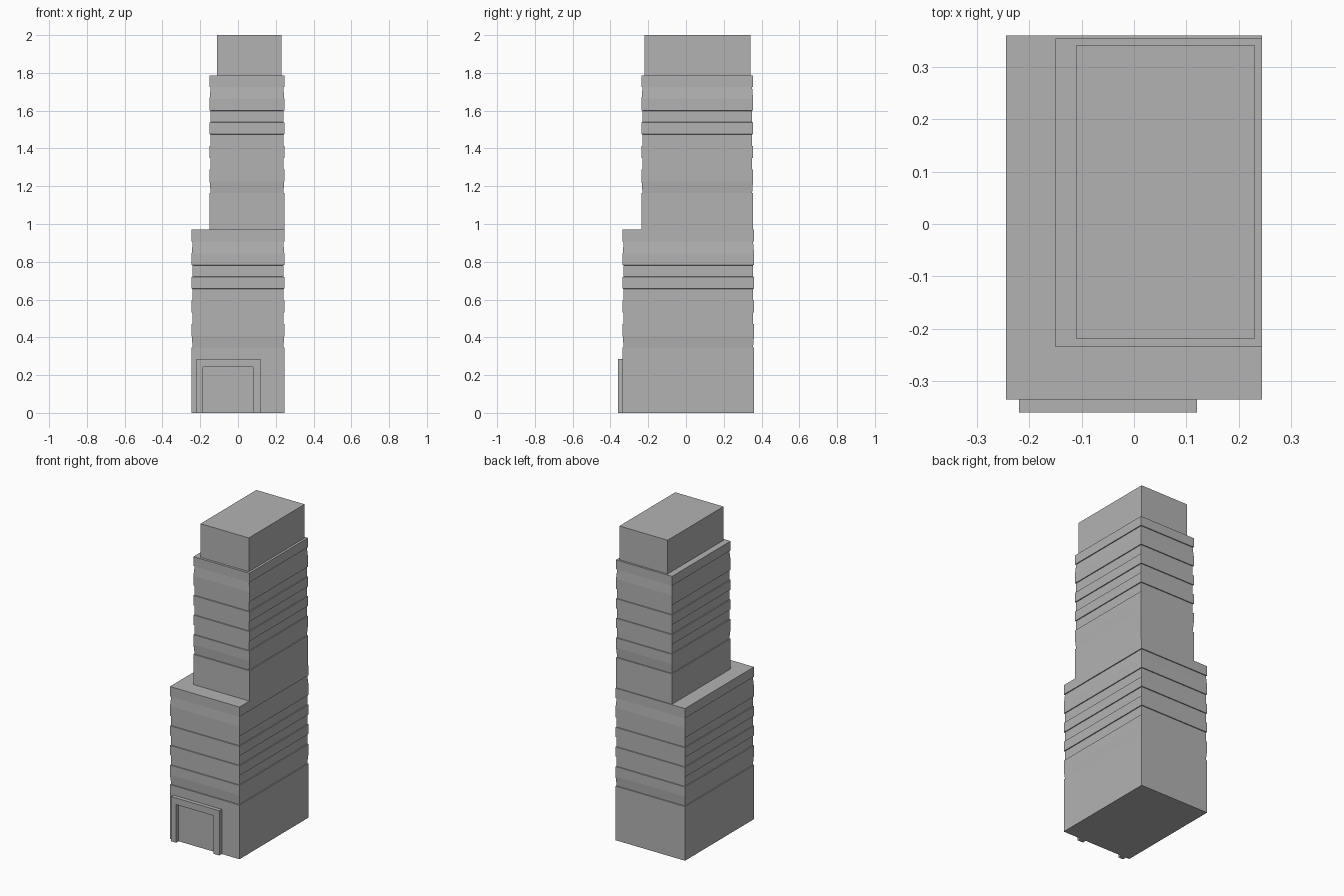
import bpy
import bmesh

default_cube = bpy.data.objects.get("Cube")
if default_cube:
    bpy.data.objects.remove(default_cube, do_unlink=True)

# One plain concrete colour for the whole tower
concrete = bpy.data.materials.new("concrete_grey")
concrete.use_nodes = True
colour = (0.45, 0.45, 0.45, 1)
concrete.diffuse_color = colour
concrete.node_tree.nodes["Principled BSDF"].inputs["Base Color"].default_value = colour


def finish(name, bm):
    bmesh.ops.recalc_face_normals(bm, faces=bm.faces)
    mesh = bpy.data.meshes.new(name)
    bm.to_mesh(mesh)
    bm.free()
    mesh.materials.append(concrete)
    obj = bpy.data.objects.new(name, mesh)
    bpy.context.scene.collection.objects.link(obj)
    return obj


def stacked_block(name, x0, x1, y0, y1, profile):
    """Loft a rectangle through (height, inset) pairs."""
    bm = bmesh.new()
    rings = []
    for z, d in profile:
        corners = [(x0 + d, y0 + d), (x1 - d, y0 + d), (x1 - d, y1 - d), (x0 + d, y1 - d)]
        rings.append([bm.verts.new((x, y, z)) for x, y in corners])
    for low, high in zip(rings, rings[1:]):
        for i in range(4):
            j = (i + 1) % 4
            bm.faces.new((low[i], low[j], high[j], high[i]))
    bm.faces.new(rings[0])
    bm.faces.new(rings[-1])
    return finish(name, bm)


def banded_profile(bottom, first, top, floors=5, pitch=0.125, depth=0.005):
    """Plain base, then shallow recessed bands; the end bands are tapered."""
    points = [(bottom, 0)]
    for i in range(floors):
        low = first + i * pitch
        high = low + pitch / 2
        inset_low = 0 if i == floors - 1 else depth
        inset_high = 0 if i == 0 else depth
        points.append((low, 0))
        if inset_low:
            points.append((low + 0.001, inset_low))
        if inset_high:
            points.append((high - 0.001, inset_high))
        points.append((high, 0))
    points.append((top, 0))
    return points


# Tower tiers
stacked_block("lower_tower", -0.245, 0.245, -0.335, 0.36, banded_profile(0, 0.345, 0.97))
stacked_block("upper_tower", -0.15, 0.245, -0.235, 0.355, banded_profile(0.97, 1.163, 1.785))
stacked_block("roof_block", -0.11, 0.23, -0.22, 0.342, [(1.785, 0), (2, 0)])

# Entrance surround: an open arch outline extruded out of the front wall
outer, inner = (-0.22, 0.12, 0.285), (-0.185, 0.08, 0.243)
outline = [(outer[0], 0), (outer[0], outer[2]), (outer[1], outer[2]), (outer[1], 0),
           (inner[1], 0), (inner[1], inner[2]), (inner[0], inner[2]), (inner[0], 0)]
bm = bmesh.new()
face = bm.faces.new([bm.verts.new((x, -0.335, z)) for x, z in outline])
result = bmesh.ops.extrude_face_region(bm, geom=[face], use_keep_orig=True)
moved = [v for v in result["geom"] if isinstance(v, bmesh.types.BMVert)]
bmesh.ops.translate(bm, verts=moved, vec=(0, -0.025, 0))
finish("entrance_surround", bm)
